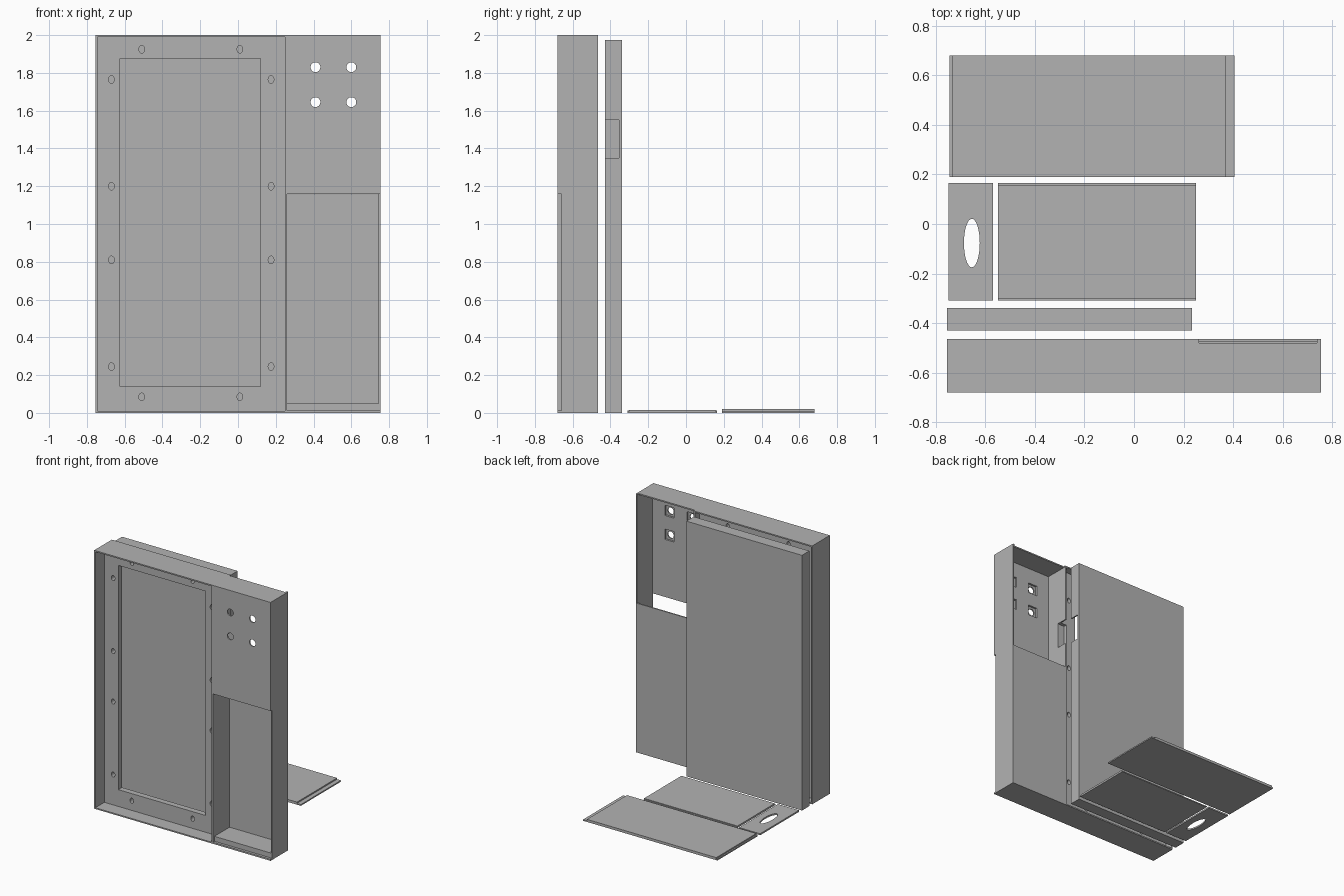
import bpy
import math

cube = bpy.data.objects.get("Cube")
if cube:
    bpy.data.objects.remove(cube, do_unlink=True)

grey = bpy.data.materials.new("plain grey")
grey.use_nodes = True
grey.diffuse_color = (0.45, 0.45, 0.45, 1)
grey.node_tree.nodes["Principled BSDF"].inputs["Base Color"].default_value = (0.45, 0.45, 0.45, 1)


def box(name, x, y, z):
    """Box from (low, high) ranges on each axis."""
    bpy.ops.mesh.primitive_cube_add(size=1)
    ob = bpy.context.object
    ob.name = name
    for v in ob.data.vertices:
        for i, (lo, hi) in enumerate((x, y, z)):
            v.co[i] = lo if v.co[i] < 0 else hi
    ob.data.materials.append(grey)
    return ob


def oval(a, b, ra, rb, lo, hi, upright=False):
    """Oval cutter: along y at (x, z), or upright along z at (x, y)."""
    bpy.ops.mesh.primitive_cylinder_add(vertices=32, radius=1, depth=1)
    ob = bpy.context.object
    for v in ob.data.vertices:
        p, q = a + v.co.x * ra, b + v.co.y * rb
        d = lo if v.co.z < 0 else hi
        v.co = (p, q, d) if upright else (p, d, q)
    if not upright:
        ob.data.flip_normals()
    ob.data.materials.append(grey)
    return ob


def cut(target, cutters):
    """Subtract every cutter, bake the result and remove the cutters."""
    for c in cutters:
        c.hide_render = True
        mod = target.modifiers.new("cut", 'BOOLEAN')
        mod.operation = 'DIFFERENCE'
        mod.solver = 'EXACT'
        mod.object = c
    bpy.context.view_layer.update()
    graph = bpy.context.evaluated_depsgraph_get()
    mesh = bpy.data.meshes.new_from_object(target.evaluated_get(graph))
    target.modifiers.clear()
    target.data = mesh
    for c in cutters:
        bpy.data.objects.remove(c, do_unlink=True)


FRONT, BACK = -0.8, -0.4      # just outside the case
BAY_X, BAY_Z = (-0.745, 0.25), (0.01, 1.99)
SIDE_X = (0.26, 0.745)

# Main case: wide bay with a middle flange, narrow bay beside it
case = box("main_case", (-0.755, 0.755), (-0.68, -0.465), (0, 2))
cutters = [
    box("front_bay", BAY_X, (FRONT, -0.57), BAY_Z),
    box("back_bay", BAY_X, (-0.525, BACK), BAY_Z),
    box("window", (-0.625, 0.12), (FRONT, BACK), (0.14, 1.875)),
    box("lower_bay", SIDE_X, (FRONT, -0.475), (0.05, 1.16)),
    box("upper_bay", SIDE_X, (-0.655, BACK), (1.155, 1.99)),
    box("door_slot", (0.26, 0.8), (FRONT, -0.66), (0.012, 1.16)),
    box("cover_slot", (0.262, 0.74), (-0.48, BACK), (1.17, 2.1)),
    box("cable_notch", (0.2, 0.3), (-0.55, BACK), (1.35, 1.55)),
]
# Screw holes in the flange
for x in (-0.67, 0.175):
    for z in (0.245, 0.81, 1.2, 1.765):
        cutters.append(oval(x, z, 0.015, 0.02, FRONT, BACK))
for x in (-0.51, 0.01):
    for z in (0.085, 1.925):
        cutters.append(oval(x, z, 0.015, 0.02, -0.6, -0.5))
# Button holes with square pockets behind
for x in (0.41, 0.6):
    for z in (1.645, 1.83):
        cutters.append(oval(x, z, 0.026, 0.026, FRONT, -0.6))
        cutters.append(box("pocket", (x - 0.04, x + 0.04), (-0.67, -0.6), (z - 0.04, z + 0.04)))
cut(case, cutters)

# Rear tray, open toward the case, with a cable notch
tray = box("rear_tray", (-0.755, 0.235), (-0.43, -0.34), (0, 1.975))
cut(tray, [
    box("hollow", (-0.745, 0.225), (-0.5, -0.353), (0.01, 1.965)),
    box("notch", (0.2, 0.3), (-0.5, -0.355), (1.35, 1.55)),
])

# Sliding door with stepped ends
door = box("sliding_door", (-0.745, 0.405), (0.19, 0.68), (0, 0.02))
cut(door, [
    box("step", (-0.8, -0.735), (0.1, 0.8), (0.01, 0.1)),
    box("step", (0.372, 0.5), (0.1, 0.8), (0.01, 0.1)),
])

# Rear cover with stepped long edges
cover = box("rear_cover", (-0.55, 0.25), (-0.31, 0.165), (0, 0.015))
cut(cover, [
    box("step", (-0.6, 0.3), (-0.4, -0.301), (0.008, 0.1)),
    box("step", (-0.6, 0.3), (0.156, 0.2), (0.008, 0.1)),
])

# Small plate with an oval hole
plate = box("handle_plate", (-0.75, -0.57), (-0.31, 0.165), (0, 0.012))
cut(plate, [oval(-0.655, -0.077, 0.032, 0.098, -0.1, 0.1, True)])
